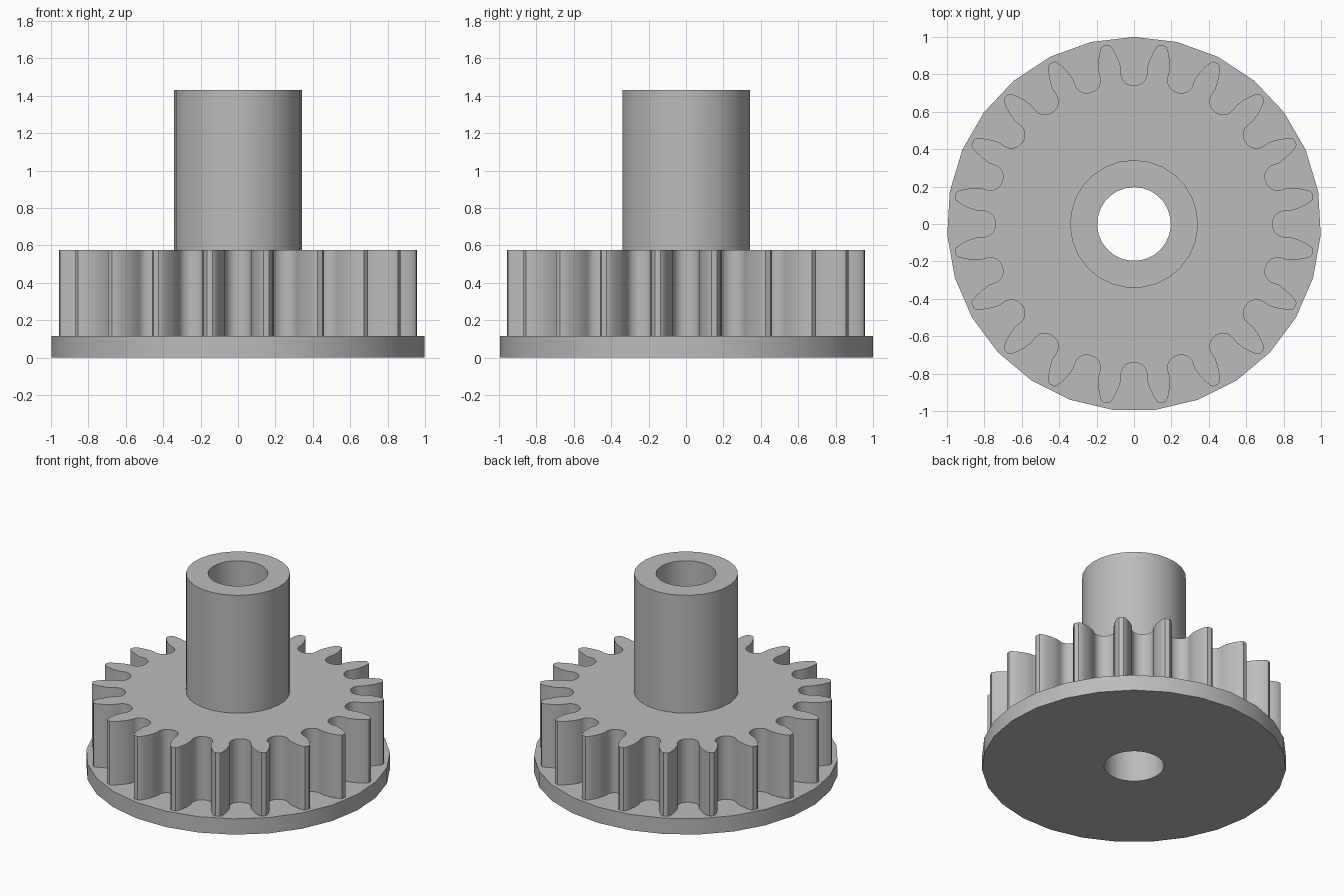
import bpy
import bmesh
from math import radians, sin, cos, pi, tau

cube = bpy.data.objects.get("Cube")
if cube:
    bpy.data.objects.remove(cube, do_unlink=True)

SIDES = 27          # facets of every round wall
TEETH = 20
BORE = 0.197

grey = bpy.data.materials.new("plain grey")
grey.use_nodes = True
colour = (0.5, 0.5, 0.5, 1)
grey.diffuse_color = colour
grey.node_tree.nodes["Principled BSDF"].inputs["Base Color"].default_value = colour


def circle(radius):
    """Round outline with a corner on the back."""
    return [(radius * sin(tau * i / SIDES), radius * cos(tau * i / SIDES))
            for i in range(SIDES)]


def gear_outline():
    """Rounded valleys joined to tapering teeth, one pitch at a time."""
    # half of one pitch: (degrees from valley centre, radius)
    floor = []
    for i in range(7):
        a = pi / 2 * i / 6
        x, y = 0.07 * sin(a), 0.81 - 0.07 * cos(a)
        floor.append((x / y * 180 / pi, y))
    flank = [(4.8, 0.84), (5.5, 0.885), (6.4, 0.925), (7.4, 0.958), (8.1, 0.967)]
    half = floor + flank
    pitch = 360 / TEETH
    whole = [(-a, r) for a, r in reversed(half[1:])] + half
    return [(r * cos(radians(a + k * pitch)), r * sin(radians(a + k * pitch)))
            for k in range(TEETH) for a, r in whole]


def bored_prism(name, outline, z0, z1, bottom_cap):
    """Extrude an outline with the shaft hole through it."""
    bm = bmesh.new()
    rims = {z0: [], z1: []}
    for loop in (outline, circle(BORE)):
        n = len(loop)
        low = [bm.verts.new((x, y, z0)) for x, y in loop]
        high = [bm.verts.new((x, y, z1)) for x, y in loop]
        for i in range(n):
            j = (i + 1) % n
            bm.faces.new((low[i], low[j], high[j], high[i]))
            rims[z0].append(bm.edges.get((low[i], low[j])))
            rims[z1].append(bm.edges.get((high[i], high[j])))
    for z in ([z0, z1] if bottom_cap else [z1]):
        bmesh.ops.triangle_fill(bm, edges=rims[z], use_beauty=True)
    bmesh.ops.recalc_face_normals(bm, faces=bm.faces)
    # make sure the top cap looks up
    top = next(f for f in bm.faces if all(v.co.z == max(z0, z1) or
               abs(v.co.z - z1) < 1e-5 for v in f.verts))
    if top.normal.z < 0:
        bmesh.ops.reverse_faces(bm, faces=bm.faces)
    mesh = bpy.data.meshes.new(name)
    bm.to_mesh(mesh)
    bm.free()
    mesh.materials.append(grey)
    obj = bpy.data.objects.new(name, mesh)
    bpy.context.collection.objects.link(obj)
    bpy.ops.object.select_all(action="DESELECT")
    obj.select_set(True)
    bpy.context.view_layer.objects.active = obj
    bpy.ops.object.shade_smooth_by_angle(angle=radians(32))
    return obj


# Flange disc, toothed wheel and tall hub stacked on one bore
bored_prism("flange", circle(1.0), 0, 0.115, True)
bored_prism("toothed_wheel", gear_outline(), 0.115, 0.575, False)
bored_prism("hub", circle(0.342), 0.575, 1.43, False)
